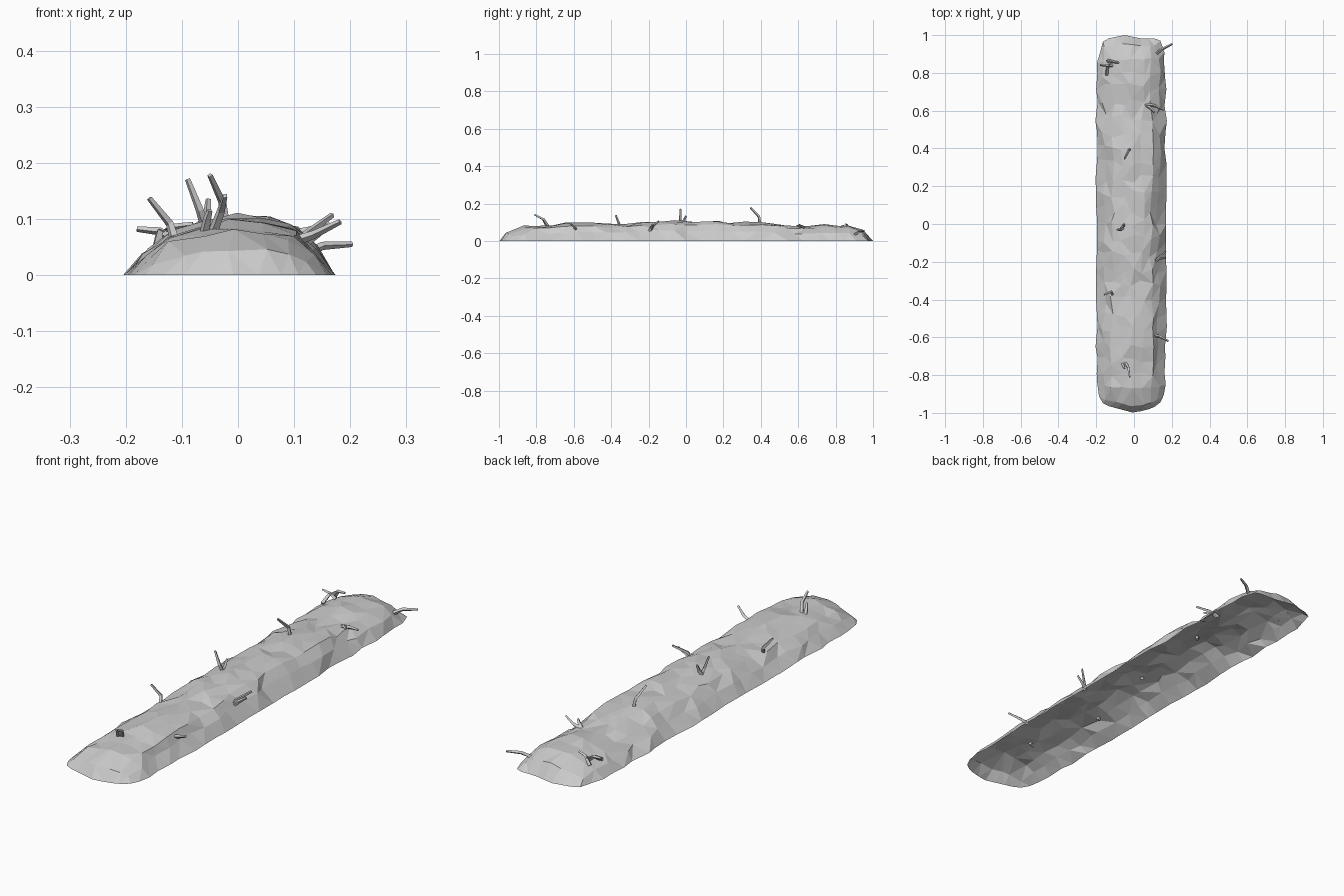
import bpy, bmesh, random
from mathutils import Vector

if "Cube" in bpy.data.objects:
    bpy.data.objects.remove(bpy.data.objects["Cube"])
random.seed(4)


def lerp(table, t):
    for (a, va), (b, vb) in zip(table, table[1:]):
        if t <= b:
            return va + (vb - va) * max(0, (t - a) / (b - a))
    return table[-1][1]


def finish(bm, name):
    me = bpy.data.meshes.new(name)
    bm.normal_update()
    bm.to_mesh(me)
    bm.free()
    ob = bpy.data.objects.new(name, me)
    bpy.context.collection.objects.link(ob)
    return ob


# Soil mound: an open-bottomed faceted shell lofted along y
section = [(-.198, 0), (-.158, .042), (-.115, .073), (-.06, .092), (-.01, .1),
           (.045, .096), (.092, .085), (.13, .05), (.168, 0)]
ridge = [(-1, 0), (-.97, .045), (-.88, .08), (-.75, .085), (-.6, .1), (-.5, .091),
         (-.45, .101), (-.38, .088), (-.2, .105), (-.1, .11), (.2, .106), (.35, .1),
         (.42, .104), (.5, .09), (.6, .08), (.75, .09), (.89, .085), (.95, .064), (1, 0)]
front_edge = [(-.2, -.92), (-.15, -.96), (0, -1), (.1, -.975), (.17, -.92)]
back_edge = [(-.2, .93), (-.15, .98), (-.05, 1), (.05, .98), (.13, .983), (.17, .93)]

rows = [-1, -.965, -.88] + [-.8 + .08 * i for i in range(21)] + [.88, .955, 1]
last = len(section) - 1
bm = bmesh.new()
grid = []
for i, y in enumerate(rows):
    end = i in (0, len(rows) - 1)
    near = max(0, (abs(y) - .75) / .25)
    line = []
    for j, (x, z) in enumerate(section):
        edge = j in (0, last)
        squeeze = 1 - .17 * near ** 4
        px = x * squeeze
        limit = lerp(back_edge if y > 0 else front_edge, px)
        py = y + (limit - (1 if y > 0 else -1)) * near
        pz = z / .1 * lerp(ridge, y)
        if not end:
            py += random.uniform(-.022, .022) * (1 - near)
            px += random.uniform(-.007, .007) if edge else random.uniform(-.013, .013)
            if not edge:
                pz *= random.uniform(.9, 1.04)
        line.append(bm.verts.new((max(-.205, min(.18, px)), py, 0 if end or edge else pz)))
    grid.append(line)
for a, b in zip(grid, grid[1:]):
    for j in range(last):
        bm.faces.new((a[j], a[j + 1], b[j + 1], b[j]))
bmesh.ops.triangulate(bm, faces=bm.faces[:])
finish(bm, "soil_mound")


# Bent square twigs, each from base through a bend to the tip
def twig(name, *points):
    bm = bmesh.new()
    pts = [Vector(p) for p in points]
    rings = []
    for k, p in enumerate(pts):
        d = (pts[min(k + 1, len(pts) - 1)] - pts[max(k - 1, 0)]).normalized()
        s = d.cross(Vector((.3, .9, .1))).normalized()
        t = d.cross(s)
        r = (.009, .0075, .005)[k]
        rings.append([bm.verts.new(p + r * o) for o in (s, t, -s, -t)])
    for a, b in zip(rings, rings[1:]):
        for j in range(4):
            bm.faces.new((a[j], a[(j + 1) % 4], b[(j + 1) % 4], b[j]))
    bm.faces.new(rings[0][::-1])
    bm.faces.new(rings[-1])
    bmesh.ops.recalc_face_normals(bm, faces=bm.faces[:])
    finish(bm, name)


twigs = [
    ((-.045, -.735, .075), (-.03, -.76, .115), (-.023, -.81, .141)),
    ((-.06, -.74, .075), (-.055, -.755, .1), (-.05, -.765, .115)),
    ((-.113, -.375, .062), (-.122, -.358, .092), (-.158, -.375, .137)),
    ((-.06, -.02, .09), (-.068, -.03, .115), (-.09, -.03, .171)),
    ((-.065, -.02, .09), (-.055, -.01, .11), (-.053, 0, .135)),
    ((-.022, .395, .085), (-.028, .39, .13), (-.05, .345, .178)),
    ((.1, -.588, .06), (.135, -.595, .072), (.182, -.62, .095)),
    ((.11, -.195, .05), (.122, -.185, .073), (.168, -.145, .107)),
    ((.112, -.2, .05), (.13, -.185, .065), (.165, -.178, .09)),
    ((.06, .632, .065), (.105, .628, .075), (.158, .604, .087)),
    ((.062, .628, .065), (.085, .615, .078), (.108, .592, .082)),
    ((.12, .904, .035), (.15, .926, .052), (.203, .953, .055)),
    ((-.115, .84, .06), (-.14, .838, .078), (-.18, .842, .082)),
    ((-.14, .865, .05), (-.115, .86, .085), (-.08, .853, .09)),
    ((-.145, .79, .05), (-.14, .83, .075), (-.125, .865, .08)),
]
for n, pts in enumerate(twigs):
    twig(f"twig_{n + 1}", *pts)
